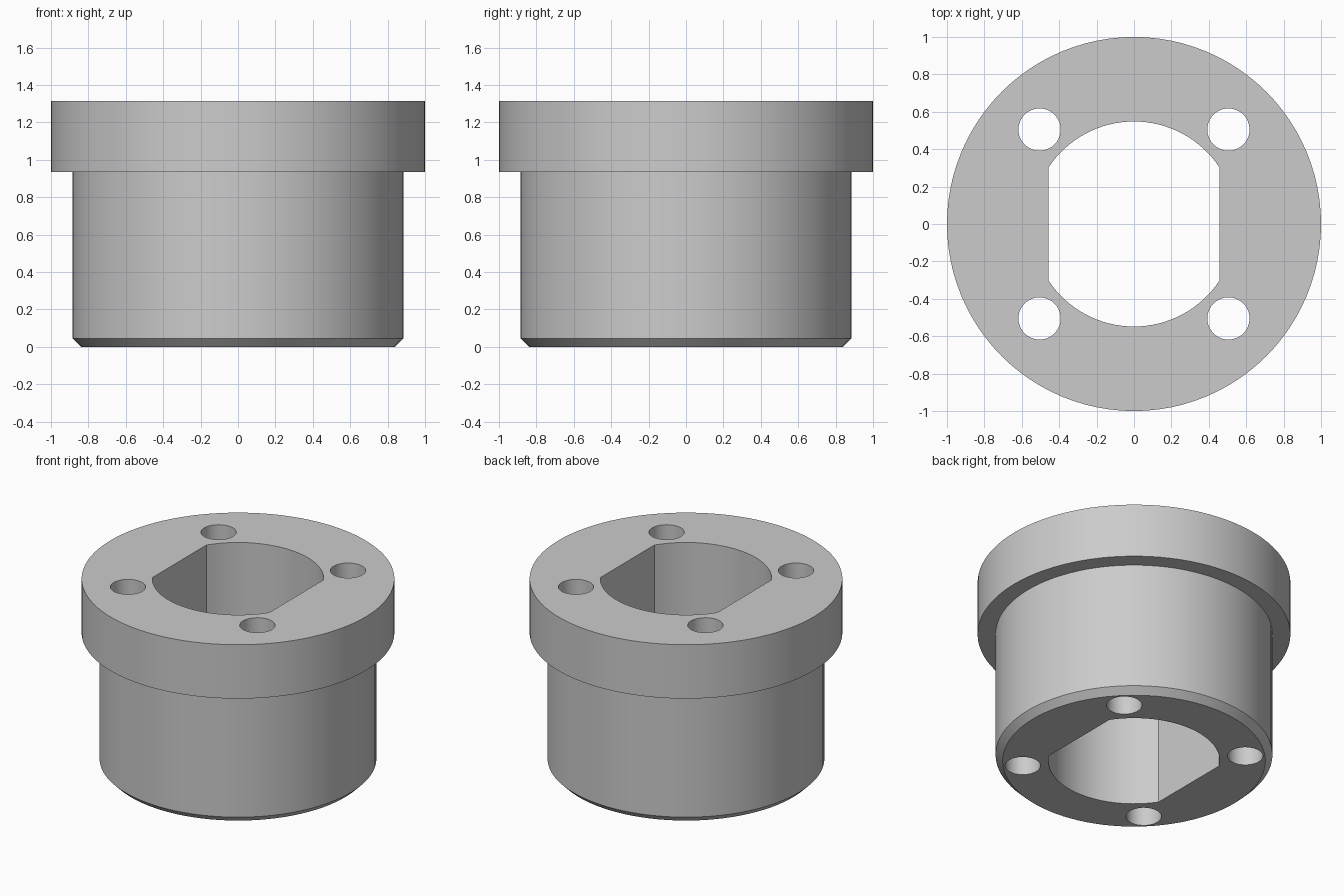
import bpy, bmesh
from math import cos, sin, pi, acos

cube = bpy.data.objects.get("Cube")
if cube:
    bpy.data.objects.remove(cube)

HEIGHT, SEGMENTS = 1.315, 96

# One plain grey finish
grey = bpy.data.materials.new("plain_grey")
grey.use_nodes = True
colour = (0.6, 0.6, 0.6, 1)
grey.diffuse_color = colour
grey.node_tree.nodes["Principled BSDF"].inputs["Base Color"].default_value = colour


def make_object(name, bm):
    bmesh.ops.recalc_face_normals(bm, faces=bm.faces)
    mesh = bpy.data.meshes.new(name)
    bm.to_mesh(mesh)
    bm.free()
    mesh.materials.append(grey)
    obj = bpy.data.objects.new(name, mesh)
    bpy.context.collection.objects.link(obj)
    return obj


def circle(radius, count, cx=0, cy=0):
    return [(cx + radius * cos(2 * pi * i / count), cy + radius * sin(2 * pi * i / count))
            for i in range(count)]


def lathe(name, profile):
    """Solid of stacked rings, given as (radius, height) pairs."""
    bm = bmesh.new()
    rings = [[bm.verts.new((x, y, z)) for x, y in circle(r, SEGMENTS)] for r, z in profile]
    for low, high in zip(rings, rings[1:]):
        for i in range(SEGMENTS):
            j = (i + 1) % SEGMENTS
            bm.faces.new((low[i], low[j], high[j], high[i]))
    bm.faces.new(rings[0])
    bm.faces.new(rings[-1])
    return make_object(name, bm)


def prism(name, outline):
    """Cutter running past both ends of the body."""
    bm = bmesh.new()
    base = bm.faces.new([bm.verts.new((x, y, -0.2)) for x, y in outline])
    top = bmesh.ops.extrude_face_region(bm, geom=[base])["geom"]
    verts = [v for v in top if isinstance(v, bmesh.types.BMVert)]
    bmesh.ops.translate(bm, verts=verts, vec=(0, 0, HEIGHT + 0.4))
    return make_object(name, bm)


# Flanged body with a chamfered foot
body = lathe("flanged_bushing", [(0.84, 0), (0.885, 0.045), (0.885, 0.935),
                                 (1, 0.935), (1, HEIGHT)])

# Round bore with two flat sides
bore_radius, flat = 0.548, 0.458
start, steps = acos(flat / bore_radius), 32
arc = [start + (pi - 2 * start) * i / steps for i in range(steps + 1)]
outline = [(bore_radius * cos(a + turn), bore_radius * sin(a + turn))
           for turn in (0, pi) for a in arc]
cutters = [prism("bore_cutter", outline)]

# Four bolt holes
for sx in (-1, 1):
    for sy in (-1, 1):
        cutters.append(prism("bolt_hole_cutter", circle(0.113, 40, sx * 0.505, sy * 0.505)))

bpy.ops.object.select_all(action='DESELECT')
body.select_set(True)
bpy.context.view_layer.objects.active = body
for cutter in cutters:
    cut = body.modifiers.new(cutter.name, 'BOOLEAN')
    cut.operation, cut.solver, cut.object = 'DIFFERENCE', 'EXACT', cutter
    bpy.ops.object.modifier_apply(modifier=cut.name)
    bpy.data.objects.remove(cutter)

bpy.ops.object.shade_smooth_by_angle(angle=pi / 6)
